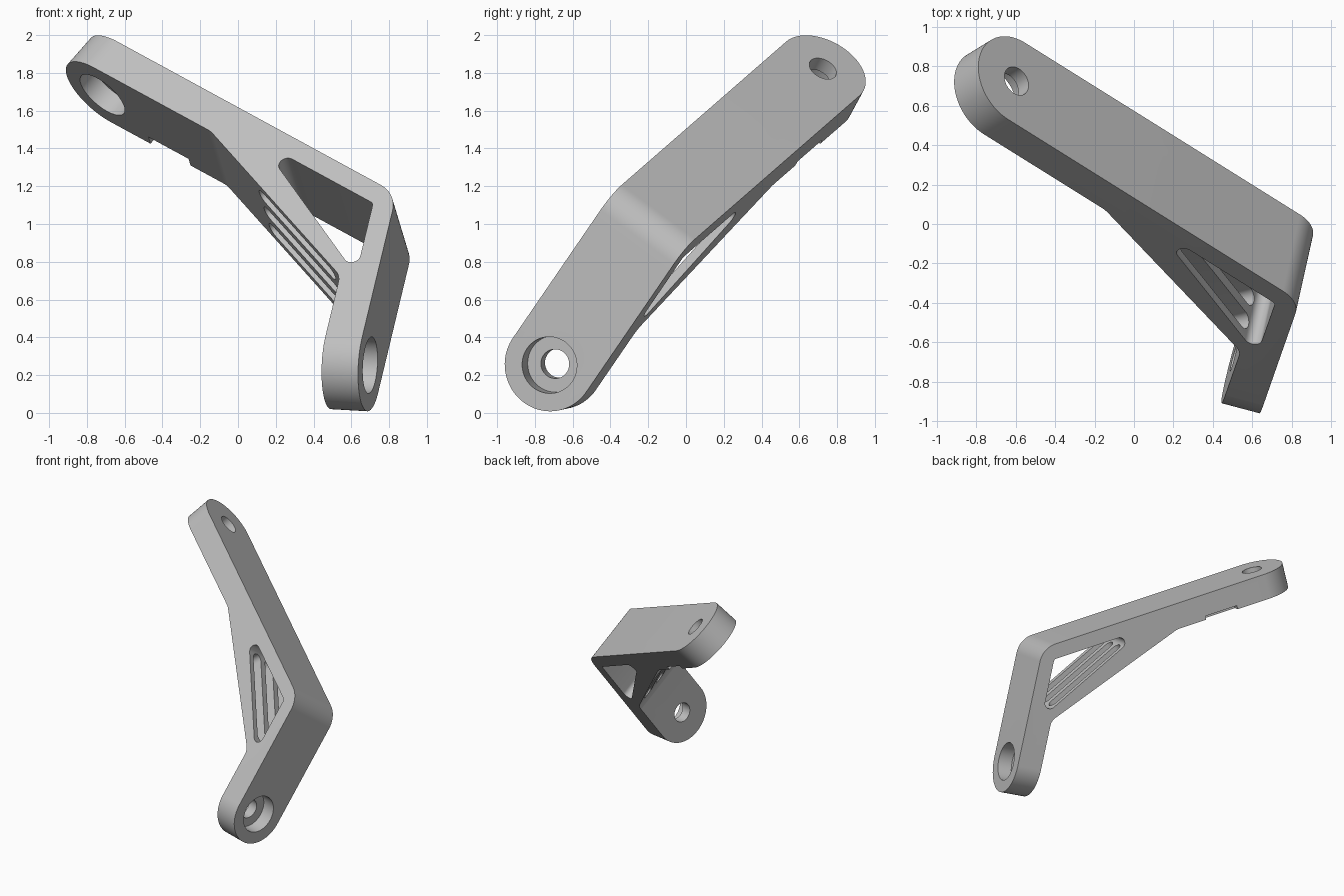
import bpy, bmesh
from math import sin, tan
from mathutils import Vector, Matrix

if "Cube" in bpy.data.objects:
    bpy.data.objects.remove(bpy.data.objects["Cube"], do_unlink=True)

WIDTH, THICK = 0.49, 0.20
R = WIDTH / 2
UP_LEN, LOW_LEN = 1.92, 0.945      # bend to hole centre along each arm

# Frame of the bracket: x along the upper arm, y inwards, z across the width
up = Vector((-0.770, 0.481, 0.419)).normalized()
low = Vector((-0.194, -0.554, -0.809)).normalized()
inward = (low - up * up.dot(low)).normalized()
across = up.cross(inward)
world = Matrix((up, inward, across)).transposed().to_4x4()
world.translation = Vector((0.883, -0.199, 1.018))

low2 = Vector((up.dot(low), inward.dot(low)))        # lower arm direction in the profile
low_in = Vector((low2.y, -low2.x))                   # inward normal of the lower arm


def rounded(corners, steps=14):
    """Polygon from (x, y, radius) corners, each corner filleted."""
    pts = [Vector(c[:2]) for c in corners]
    out = []
    for i, b in enumerate(pts):
        r = corners[i][2]
        if r == 0:
            out.append(b)
            continue
        d1 = (pts[i - 1] - b).normalized()
        d2 = (pts[(i + 1) % len(pts)] - b).normalized()
        half = d1.angle(d2) / 2
        mid = b + (d1 + d2).normalized() * r / sin(half)
        s = (b + d1 * r / tan(half) - mid).normalized()
        e = (b + d2 * r / tan(half) - mid).normalized()
        out += [mid + s.slerp(e, k / steps) * r for k in range(steps + 1)]
    return [p for i, p in enumerate(out) if (p - out[i - 1]).length > 1e-4]


def slot(length, width):
    x, y = length / 2, width / 2
    r = min(x, y) * 0.9999
    return rounded([(-x, -y, r), (x, -y, r), (x, y, r), (-x, y, r)])


def prism(name, pts, z0, z1, frame=Matrix()):
    """Closed solid from a polygon between z0 and z1 in the given frame."""
    bm = bmesh.new()
    bottom = [bm.verts.new((p.x, p.y, z0)) for p in pts]
    top = [bm.verts.new((p.x, p.y, z1)) for p in pts]
    bm.faces.new(bottom[::-1])
    bm.faces.new(top)
    for i in range(len(pts)):
        bm.faces.new((bottom[i - 1], bottom[i], top[i], top[i - 1]))
    bm.transform(frame)
    bm.normal_update()
    if bm.calc_volume(signed=True) < 0:
        bmesh.ops.reverse_faces(bm, faces=bm.faces[:])
    mesh = bpy.data.meshes.new(name)
    bm.to_mesh(mesh)
    bm.free()
    obj = bpy.data.objects.new(name, mesh)
    bpy.context.collection.objects.link(obj)
    return obj


def frame_at(origin, x_dir, z_dir):
    """Frame in the profile plane; its y axis runs across the width."""
    x, z = Vector((*x_dir, 0)), Vector((*z_dir, 0))
    m = Matrix((x, z.cross(x), z)).transposed().to_4x4()
    m.translation = Vector(origin)
    return m


def cut(target, cutter):
    """Subtract the cutter from the target, then delete the cutter."""
    cutter.hide_render = True
    mod = target.modifiers.new("cut", 'BOOLEAN')
    mod.operation, mod.solver, mod.object = 'DIFFERENCE', 'EXACT', cutter
    bpy.context.view_layer.update()
    deps = bpy.context.evaluated_depsgraph_get()
    target.data = bpy.data.meshes.new_from_object(target.evaluated_get(deps))
    target.modifiers.clear()
    bpy.data.objects.remove(cutter, do_unlink=True)


# Bent arm with gusset
low_end = low2 * (LOW_LEN + R)
low_end_in = low_end + low_in * THICK
arm = prism("bracket_arm", rounded([
    (0, 0, 0.18), (UP_LEN + R, 0, 0), (UP_LEN + R, THICK, 0),
    (1.12, THICK, 0.15), (-0.073, 0.581, 0.1),
    (*low_end_in, 0), (*low_end, 0)]), -R, R)

# Round both arm ends
bm = bmesh.new()
bm.from_mesh(arm.data)
ends = [e for e in bm.edges if abs(e.calc_length() - THICK) < 1e-3]
bmesh.ops.bevel(bm, geom=ends, offset=R - 0.0002, segments=24, profile=0.5, affect='EDGES')
bm.to_mesh(arm.data)
bm.free()

# Triangular window between the arms
cut(arm, prism("window_cutter", rounded([
    (0.07, 0.115, 0.03), (0.849, 0.115, 0.045), (-0.143, 0.532, 0.045)]), -1, 1))

# Three long slots through the gusset web
along = Vector((-1, 0.325)).normalized()
inner = Vector((-along.y, along.x))
start, end = Vector((0.70, 0.335)), Vector((0.0, 0.562))
mid = (start + end) / 2
for k in (-1, 0, 1):
    f = frame_at((mid.x, mid.y, 0.15 * k), along, inner)
    cut(arm, prism("slot_cutter", slot((end - start).length, 0.095), -0.1, 0.16, f))

# Counterbored holes: wide side inside on the upper arm, outside on the lower arm
x_axis, y_axis = Vector((1, 0)), Vector((0, 1))
holes = [(Vector((UP_LEN, THICK)), x_axis, -y_axis), (low2 * LOW_LEN, low2, low_in)]
for centre, x_dir, z_dir in holes:
    f = frame_at((*centre, 0), x_dir, z_dir)
    cut(arm, prism("counterbore_cutter", slot(0.30, 0.30), -0.1, 0.115, f))
    cut(arm, prism("bore_cutter", slot(0.155, 0.155), -0.1, 0.3, f))

# Shallow notch on the back inner edge of the upper arm
notch = [Vector(p) for p in ((1.37, 0.17), (1.645, 0.17), (1.645, 0.3), (1.37, 0.3))]
cut(arm, prism("notch_cutter", notch, -R - 0.1, -R + 0.06))

# Place the part
arm.data.transform(world)

# Plain grey finish
grey = bpy.data.materials.new("light_grey")
grey.use_nodes = True
colour = (0.52, 0.52, 0.52, 1)
grey.diffuse_color = colour
grey.node_tree.nodes["Principled BSDF"].inputs["Base Color"].default_value = colour
arm.data.materials.clear()
arm.data.materials.append(grey)

for o in bpy.context.selected_objects:
    o.select_set(False)
arm.select_set(True)
bpy.context.view_layer.objects.active = arm
bpy.ops.object.shade_smooth_by_angle(angle=0.5)
